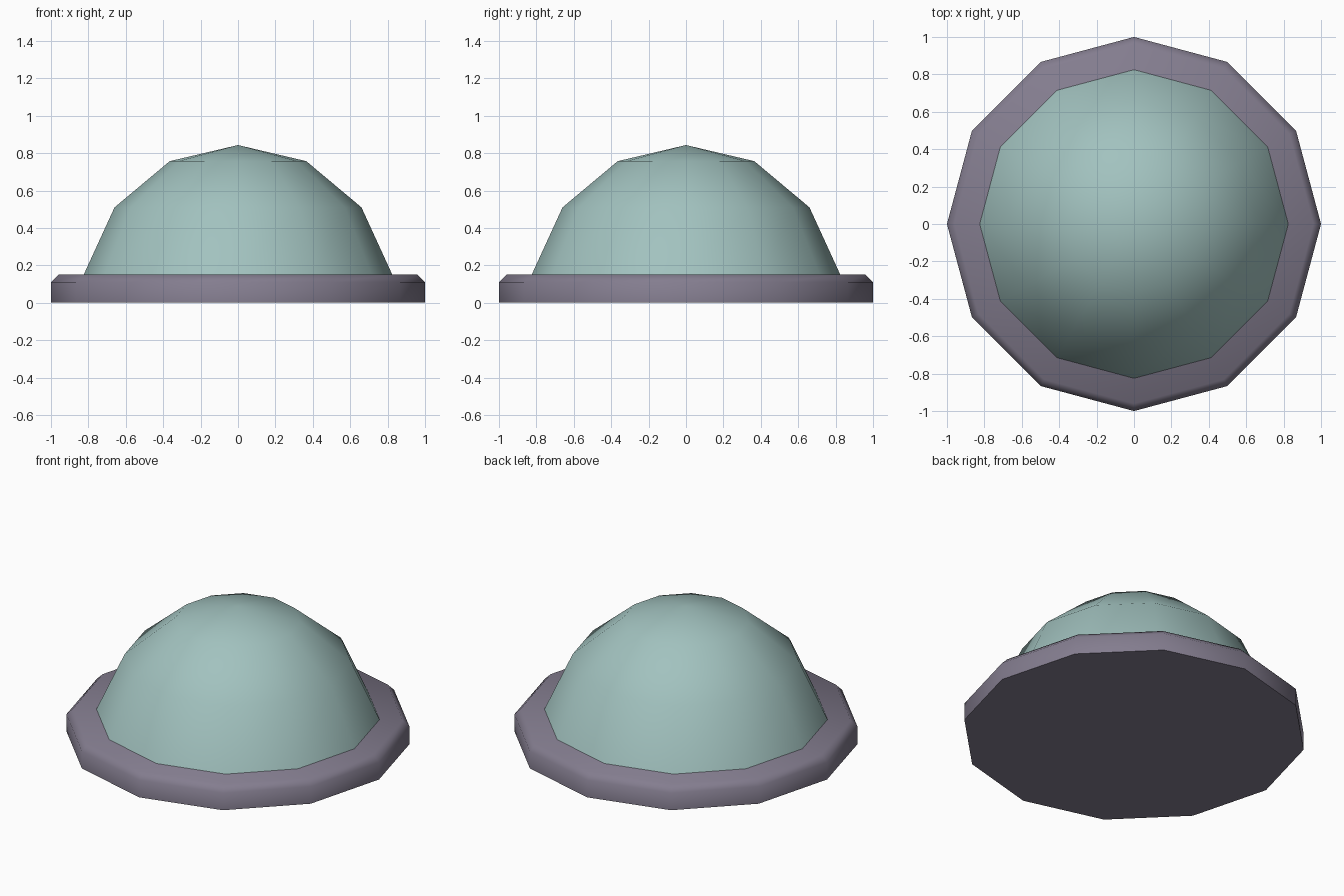
import bpy
import bmesh
from math import cos, sin, tau, radians

SIDES = 12

cube = bpy.data.objects.get("Cube")
if cube:
    bpy.data.objects.remove(cube)


def make_material(name, color):
    mat = bpy.data.materials.new(name)
    mat.use_nodes = True
    mat.diffuse_color = color
    mat.node_tree.nodes["Principled BSDF"].inputs["Base Color"].default_value = color
    return mat


def lathe(name, profile, mat):
    """Turn (radius, height) points around z; radius 0 makes a pole, open ends are capped."""
    bm = bmesh.new()
    rings = []
    for r, z in profile:
        count = SIDES if r > 0 else 1
        rings.append([bm.verts.new((r * cos(tau * i / SIDES), r * sin(tau * i / SIDES), z))
                      for i in range(count)])
    for low, high in zip(rings, rings[1:]):
        for i in range(SIDES):
            j = (i + 1) % SIDES
            if len(high) == 1:
                bm.faces.new((low[i], low[j], high[0]))
            else:
                bm.faces.new((low[i], low[j], high[j], high[i]))
    for ring in (rings[0], rings[-1]):
        if len(ring) > 1:
            bm.faces.new(ring)
    bmesh.ops.recalc_face_normals(bm, faces=bm.faces)
    mesh = bpy.data.meshes.new(name)
    bm.to_mesh(mesh)
    bm.free()
    mesh.materials.append(mat)
    obj = bpy.data.objects.new(name, mesh)
    bpy.context.collection.objects.link(obj)
    bpy.ops.object.select_all(action='DESELECT')
    obj.select_set(True)
    bpy.context.view_layer.objects.active = obj
    bpy.ops.object.shade_smooth_by_angle(angle=radians(60))
    return obj


grey = make_material("mauve grey", (0.23, 0.205, 0.275, 1))
teal = make_material("pale teal", (0.36, 0.54, 0.52, 1))

# Flat base disc with a chamfered upper edge
lathe("base", [(1, 0), (1, 0.11), (0.96, 0.15)], grey)

# Faceted dome rising to a point
lathe("dome", [(0.825, 0.15), (0.66, 0.51), (0.365, 0.757), (0, 0.843)], teal)
